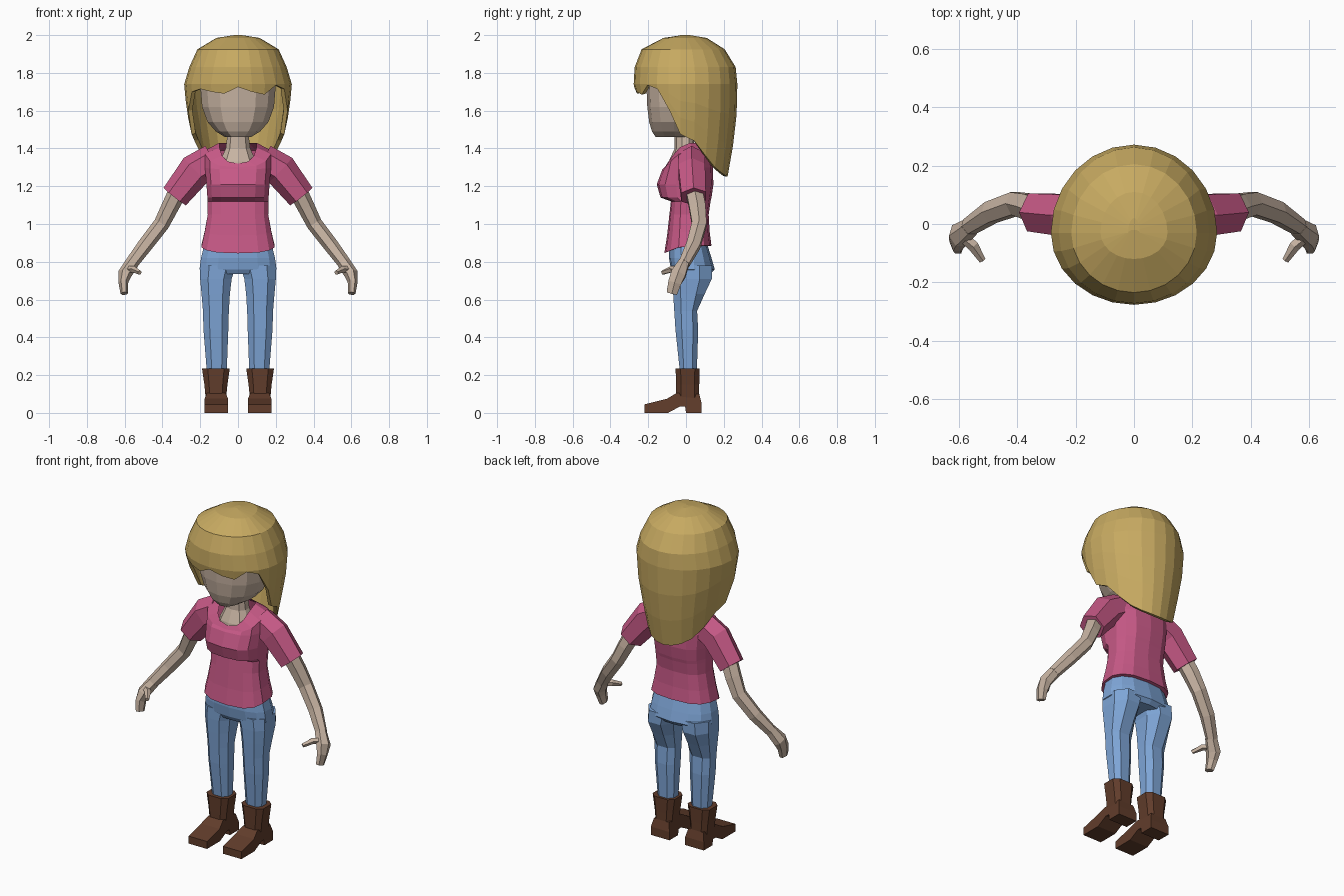
import bpy, bmesh
from math import sin, cos, pi, copysign
from mathutils import Vector

if "Cube" in bpy.data.objects:
    bpy.data.objects.remove(bpy.data.objects["Cube"])


def material(name, rgb):
    m = bpy.data.materials.new(name)
    m.use_nodes = True
    m.diffuse_color = (*rgb, 1)
    m.node_tree.nodes["Principled BSDF"].inputs["Base Color"].default_value = (*rgb, 1)
    return m


SKIN = material("skin", (0.57, 0.45, 0.36))
HAIR = material("blond_hair", (0.57, 0.40, 0.12))
PINK = material("pink_cloth", (0.57, 0.10, 0.24))
DENIM = material("blue_denim", (0.21, 0.38, 0.68))
LEATHER = material("brown_leather", (0.12, 0.046, 0.024))


def loft(name, rings, mat, caps=(True, True), mirror=False):
    """Skin a list of equal-length point rings."""
    bm = bmesh.new()
    loops = [[bm.verts.new(p) for p in ring] for ring in rings]
    n = len(loops[0])
    for a, b in zip(loops, loops[1:]):
        for i in range(n):
            j = (i + 1) % n
            bm.faces.new((a[i], a[j], b[j], b[i]))
    if caps[0]:
        bm.faces.new(loops[0])
    if caps[1]:
        bm.faces.new(loops[-1])
    bmesh.ops.recalc_face_normals(bm, faces=bm.faces)
    mesh = bpy.data.meshes.new(name)
    bm.to_mesh(mesh)
    bm.free()
    mesh.materials.append(mat)
    ob = bpy.data.objects.new(name, mesh)
    bpy.context.collection.objects.link(ob)
    if mirror:
        mod = ob.modifiers.new("mirror", "MIRROR")
        mod.use_mirror_merge = False
    return ob


def power(v, p):
    return copysign(abs(v) ** p, v)


def oval_point(a, z, rx, front, back, cx=0, yc=0, p=1):
    """Point on an oval with separate front and back depth; angle 0 faces front."""
    c = power(cos(a), p)
    y = yc + (c * (front - yc) if c > 0 else -c * (back - yc))
    return Vector((cx + rx * power(sin(a), p), y, z))


def ovals(rows, n, yc=0, p=1, turn=0):
    """Rows are z, rx, front y, back y, optional centre x, optional front drop."""
    rings = []
    for z, rx, f, b, *more in rows:
        cx, drop = (list(more) + [0, 0])[:2]
        ring = []
        for i in range(n):
            a = 2 * pi * (i + turn) / n
            ring.append(oval_point(a, z - drop * max(0, cos(a)), rx, f, b, cx, yc, p))
        rings.append(ring)
    return rings


def tube(name, path, mat, n=6):
    """Mirrored limb; path items are centre, depth radius, in-plane radius."""
    pts = [Vector(c) for c, _, _ in path]
    rings = []
    for i, (_, ry, rx) in enumerate(path):
        t = (pts[min(i + 1, len(pts) - 1)] - pts[max(i - 1, 0)]).normalized()
        side = Vector((0, 1, 0))
        side = (side - t * t.dot(side)).normalized()
        up = t.cross(side)
        rings.append([pts[i] + side * ry * cos(2 * pi * (k + .5) / n)
                      + up * rx * sin(2 * pi * (k + .5) / n) for k in range(n)])
    return loft(name, rings, mat, mirror=True)


# Head and neck
loft("head", ovals([
    (1.46, .07, -.16, .0), (1.49, .12, -.18, .05), (1.54, .165, -.195, .1),
    (1.62, .195, -.205, .14), (1.74, .205, -.21, .16), (1.86, .15, -.15, .12)],
    14, yc=-.02, p=.9), SKIN)
loft("neck_and_chest", ovals([
    (1.27, .115, -.1, .05), (1.33, .1, -.092, .05),
    (1.40, .068, -.06, .045), (1.50, .055, -.06, .04)], 10, p=.85), SKIN)

# Hair: smooth crown, then every column runs down to its own hem height
crown = [(2.0, .02, -.02, .02), (1.985, .115, -.12, .11), (1.925, .215, -.235, .205),
         (1.83, .258, -.272, .263), (1.74, .285, -.277, .272)]
fall = crown[-1:] + [(1.6, .272, -.25, .27), (1.45, .24, -.24, .255), (1.25, .2, -.2, .22)]
fringe = [1.70, 1.715, 1.70, 1.69, 1.725, 1.70, 1.685, 1.735, 1.715]
side_hem = [1.60, 1.475, 1.44, 1.36, 1.30, 1.27, 1.255]
hem = fringe[4:] + side_hem + [1.25] + side_hem[::-1] + fringe[:4]
N = len(hem)


def fall_section(z):
    for a, b in zip(fall, fall[1:]):
        if z >= b[0]:
            break
    t = (a[0] - z) / (a[0] - b[0])
    return [u + (v - u) * t for u, v in zip(a, b)]


rings = ovals(crown, N, yc=-.03)
for step in (1, 2, 3):
    ring = []
    for i, low in enumerate(hem):
        z = 1.74 + (low - 1.74) * step / 3
        ring.append(oval_point(2 * pi * i / N, *fall_section(z), yc=-.03))
    rings.append(ring)
hair = loft("hair", rings, HAIR, caps=(True, False))
shell = hair.modifiers.new("thickness", "SOLIDIFY")
shell.thickness = .022
shell.offset = -1

# Shirt body with scooped neckline and bust
loft("shirt_body", ovals([
    (.885, .198, -.115, .135, 0, .04), (.96, .18, -.1, .125, 0, .02),
    (1.05, .163, -.088, .12), (1.12, .165, -.08, .13),
    (1.14, .165, -.135, .135), (1.21, .17, -.155, .145),
    (1.30, .178, -.125, .142, 0, .01), (1.39, .178, -.112, .115, 0, .09),
    (1.43, .1, -.1, .065, 0, .11)], 14, p=.72), PINK, caps=(True, False))
tube("sleeve", [((.13, .03, 1.34), .08, .085), ((.225, .03, 1.285), .082, .09),
                ((.335, .04, 1.145), .075, .075)], PINK)

# Arms, hands and thumbs
tube("arm", [((.31, .04, 1.19), .05, .05), ((.36, .06, 1.09), .05, .046),
             ((.405, .07, 1.0), .045, .042), ((.49, .04, .89), .042, .04),
             ((.565, -.01, .79), .032, .035)], SKIN)
tube("hand", [((.56, -.01, .795), .032, .036), ((.6, -.04, .735), .045, .037),
              ((.607, -.06, .69), .04, .026), ((.602, -.075, .632), .032, .02)], SKIN)
tube("thumb", [((.595, -.035, .76), .02, .02), ((.55, -.075, .76), .02, .018),
               ((.52, -.125, .742), .012, .012)], SKIN, n=5)

# Jeans
loft("jeans_hips", ovals([
    (.735, .17, -.065, .13), (.76, .208, -.08, .152), (.82, .2, -.09, .135),
    (.90, .18, -.09, .11)], 14, p=.8), DENIM)
loft("jeans_leg", ovals([
    (.78, .1, -.08, .145, .106), (.71, .089, -.078, .145, .117),
    (.63, .08, -.073, .105, .118), (.54, .073, -.067, .062, .117),
    (.44, .07, -.06, .068, .117), (.2, .055, -.033, .06, .112)],
    8, yc=.01, p=.8, turn=.5), DENIM, mirror=True)

# Boots: shaft plus foot cut from a side profile, narrower at the ankle
loft("boot_shaft", ovals([
    (.235, .077, -.058, .075, .117), (.15, .064, -.056, .073, .117),
    (.07, .056, -.054, .073, .117)], 8, yc=.01, p=.6, turn=.5), LEATHER, mirror=True)
foot = [(-.22, 0), (-.095, 0), (-.03, .035), (-.005, .035), (0, 0), (.083, 0),
        (.083, .05), (.07, .1), (-.05, .105), (-.1, .075), (-.22, .045)]
loft("boot_foot", [[Vector((.115 + s * (.062 if z < .08 else .05), y, z)) for y, z in foot]
                   for s in (-1, 1)], LEATHER, mirror=True)
